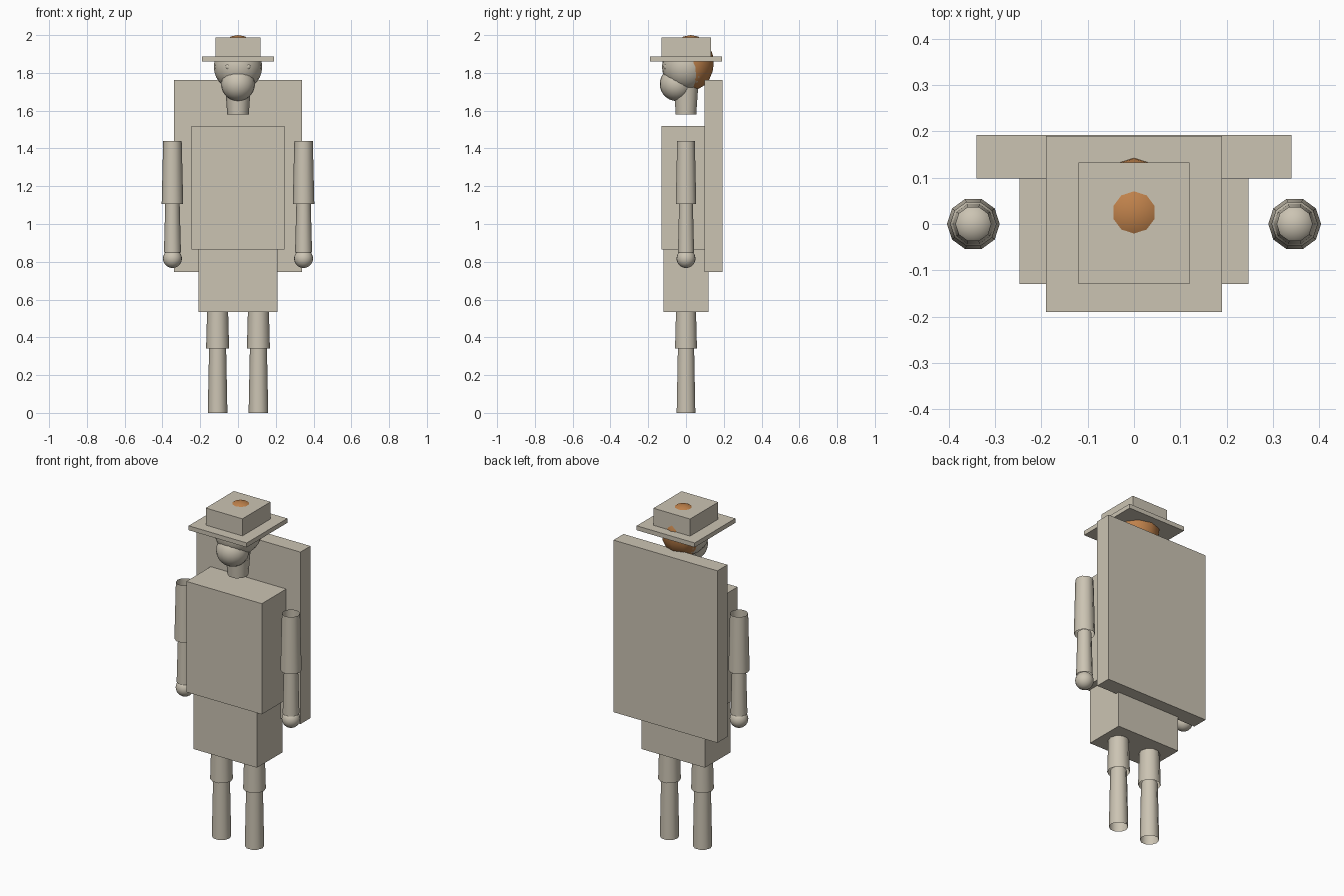
import bpy, bmesh
from math import pi, cos, sin

if "Cube" in bpy.data.objects:
    bpy.data.objects.remove(bpy.data.objects["Cube"])


def material(name, color):
    m = bpy.data.materials.new(name)
    m.use_nodes = True
    m.diffuse_color = color
    m.node_tree.nodes["Principled BSDF"].inputs["Base Color"].default_value = color
    return m


BEIGE = material("pale_beige", (0.60, 0.55, 0.45, 1))
ORANGE = material("ginger_hair", (0.52, 0.22, 0.07, 1))


def finish(name, bm, mat, smooth):
    bmesh.ops.recalc_face_normals(bm, faces=bm.faces)
    mesh = bpy.data.meshes.new(name)
    bm.to_mesh(mesh)
    bm.free()
    mesh.materials.append(mat)
    for p in mesh.polygons:
        p.use_smooth = smooth
    obj = bpy.data.objects.new(name, mesh)
    bpy.context.collection.objects.link(obj)
    return obj


def box(name, half_x, y0, y1, z0, z1):
    bm = bmesh.new()
    bmesh.ops.create_cube(bm, size=1)
    for v in bm.verts:
        v.co = (v.co.x * 2 * half_x, (y0 + y1) / 2 + v.co.y * (y1 - y0),
                (z0 + z1) / 2 + v.co.z * (z1 - z0))
    return finish(name, bm, BEIGE, False)


def tube(name, x, z0, z1, r0, r1, sides=10):
    """Open-ended tapered sleeve."""
    bm = bmesh.new()
    rings = [[bm.verts.new((x + r * cos(2 * pi * i / sides), r * sin(2 * pi * i / sides), z))
              for i in range(sides)] for z, r in ((z0, r0), (z1, r1))]
    for i in range(sides):
        j = (i + 1) % sides
        bm.faces.new((rings[0][i], rings[0][j], rings[1][j], rings[1][i]))
    return finish(name, bm, BEIGE, True)


def ball(name, center, radii, mat=BEIGE, segments=20, rings=14):
    bm = bmesh.new()
    bmesh.ops.create_uvsphere(bm, u_segments=segments, v_segments=rings, radius=1)
    for v in bm.verts:
        v.co = [c + k * r for c, k, r in zip(center, v.co, radii)]
    return finish(name, bm, mat, True)


# Body blocks and the slab on the back
box("torso", 0.247, -0.13, 0.13, 0.865, 1.52)
box("hips", 0.208, -0.12, 0.12, 0.535, 0.865)
box("cape", 0.34, 0.098, 0.192, 0.745, 1.763)

# Head
tube("neck", 0, 1.58, 1.73, 0.057, 0.068)
ball("head", (0, 0, 1.832), (0.128, 0.127, 0.128))
ball("muzzle", (0, -0.049, 1.741), (0.09, 0.09, 0.09))
ball("hair", (0, 0.025, 1.853), (0.125, 0.122, 0.147), ORANGE, 10, 10)

# Hat
box("hat_brim", 0.19, -0.19, 0.19, 1.861, 1.887)
box("hat_crown", 0.12, -0.13, 0.133, 1.887, 1.988)

# Limbs and eyes, one set per side
for side, s in (("left", 1), ("right", -1)):
    ball(side + "_eye", (s * 0.052, -0.101, 1.832), (0.016, 0.016, 0.016), BEIGE, 10, 8)
    tube(side + "_upper_arm", s * 0.347, 1.105, 1.44, 0.057, 0.049)
    tube(side + "_forearm", s * 0.347, 0.85, 1.115, 0.045, 0.038)
    ball(side + "_hand", (s * 0.347, 0, 0.817), (0.05, 0.05, 0.05))
    tube(side + "_thigh", s * 0.108, 0.34, 0.56, 0.061, 0.055)
    tube(side + "_shin", s * 0.108, 0, 0.35, 0.052, 0.045)
